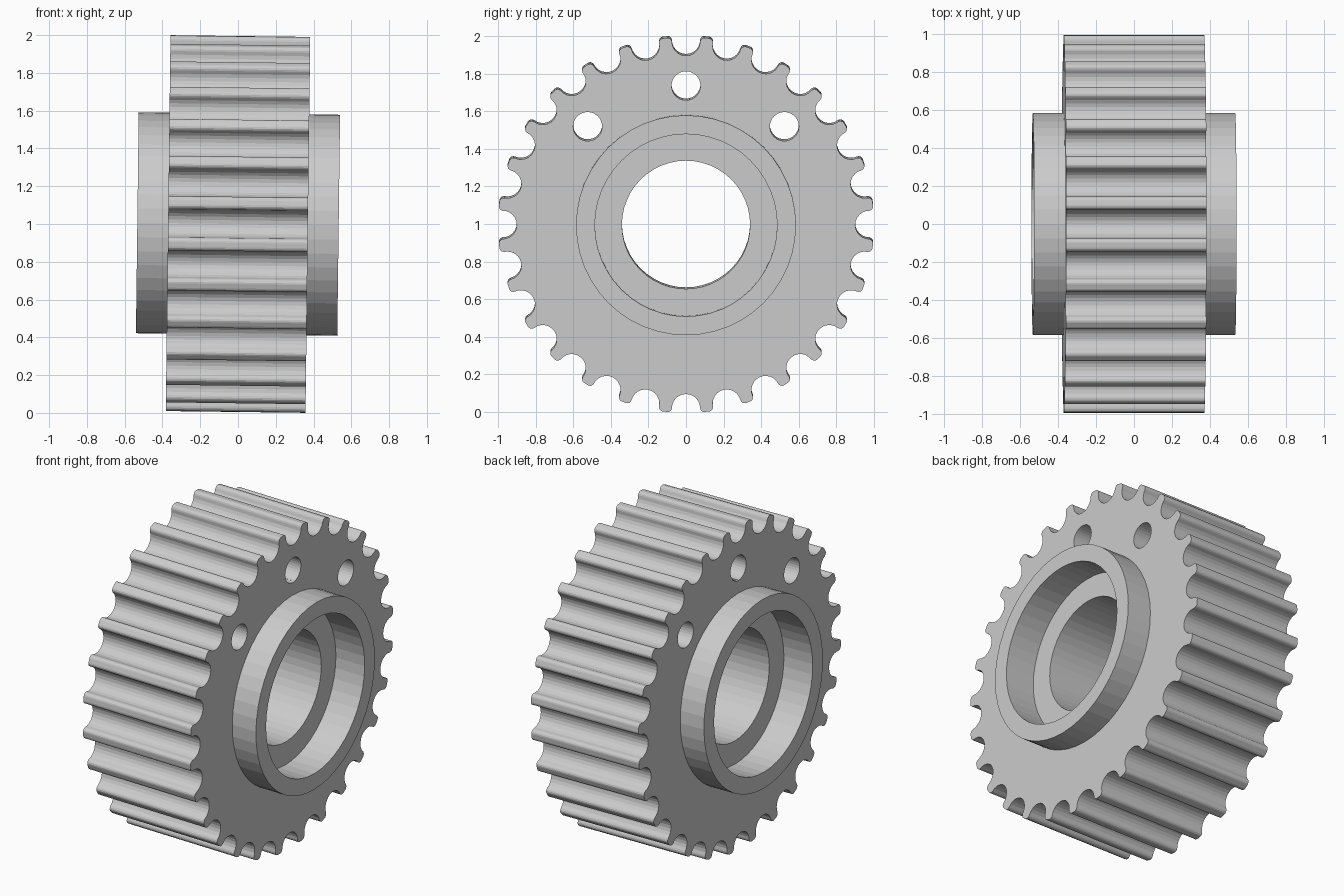
import bpy, bmesh, math
from mathutils import Matrix

if "Cube" in bpy.data.objects:
    bpy.data.objects.remove(bpy.data.objects["Cube"])

TEETH = 28
PITCH = 2 * math.pi / TEETH
HALF_BODY, HALF_HUB, FLOOR = 0.37, 0.533, 0.335

steel = bpy.data.materials.new("grey steel")
steel.diffuse_color = (0.6, 0.6, 0.6, 1)
steel.use_nodes = True
steel.node_tree.nodes["Principled BSDF"].inputs["Base Color"].default_value = steel.diffuse_color


def finish(name, bm):
    mesh = bpy.data.meshes.new(name)
    bmesh.ops.recalc_face_normals(bm, faces=bm.faces[:])
    bm.to_mesh(mesh)
    bm.free()
    mesh.materials.append(steel)
    obj = bpy.data.objects.new(name, mesh)
    bpy.context.collection.objects.link(obj)
    return obj


def cylinder(name, radius, z0, z1, sides=48, x=0, y=0):
    bm = bmesh.new()
    bmesh.ops.create_cone(bm, cap_ends=True, segments=sides, radius1=radius, radius2=radius,
                          depth=z1 - z0, matrix=Matrix.Translation((x, y, (z0 + z1) / 2)))
    return finish(name, bm)


def combine(target, tool, operation):
    mod = target.modifiers.new(tool.name, 'BOOLEAN')
    mod.operation, mod.object, mod.solver = operation, tool, 'EXACT'
    bpy.context.view_layer.objects.active = target
    bpy.ops.object.modifier_apply(modifier=mod.name)
    bpy.data.objects.remove(tool, do_unlink=True)


def polar(u, v, angle):
    """Tangential u and radial v, turned to the given angle."""
    c, s = math.cos(angle), math.sin(angle)
    return (v * c - u * s, v * s + u * c)


# Toothed body: round grooves between teeth with rounded tips
outline = []
for k in range(TEETH):
    groove, tooth = k * PITCH, (k + 0.5) * PITCH
    for i in range(13):
        a = math.pi * (1 + i / 12)
        # v is radial, u grows with the angle
        outline.append(polar(0.075 * math.cos(a), 0.975 + 0.075 * math.sin(a), groove))
    corner = [(0.012 + 0.022 * math.cos(a), 0.978 + 0.022 * math.sin(a))
              for a in (math.radians(d) for d in (22, 45, 68, 90))]
    outline += [polar(-u, v, tooth) for u, v in corner]
    outline += [polar(u, v, tooth) for u, v in reversed(corner)]

bm = bmesh.new()
face = bm.faces.new([bm.verts.new((x, y, -HALF_BODY)) for x, y in outline])
top = bmesh.ops.extrude_face_region(bm, geom=[face])["geom"]
bmesh.ops.translate(bm, vec=(0, 0, 2 * HALF_BODY),
                    verts=[g for g in top if isinstance(g, bmesh.types.BMVert)])
gear = finish("toothed_pulley", bm)

# Hub collars, recesses on both sides, and the bore
combine(gear, cylinder("hub", 0.585, -HALF_HUB, HALF_HUB), 'UNION')
for z0, z1 in ((FLOOR, 0.7), (-0.7, -FLOOR)):
    combine(gear, cylinder("recess", 0.485, z0, z1), 'DIFFERENCE')
combine(gear, cylinder("bore", 0.341, -0.8, 0.8), 'DIFFERENCE')

# Three through holes in the upper half
for deg in (135, 180, 225):
    a = math.radians(deg)
    hole = cylinder("bolt_hole", 0.077, -0.8, 0.8, 32, 0.74 * math.cos(a), 0.74 * math.sin(a))
    combine(gear, hole, 'DIFFERENCE')

# Lay the axle along x with its slight tilt, standing on the ground
gear.data.transform(Matrix.Translation((0, 0, 1)) @ Matrix.Rotation(math.radians(90.72), 4, 'Y'))
